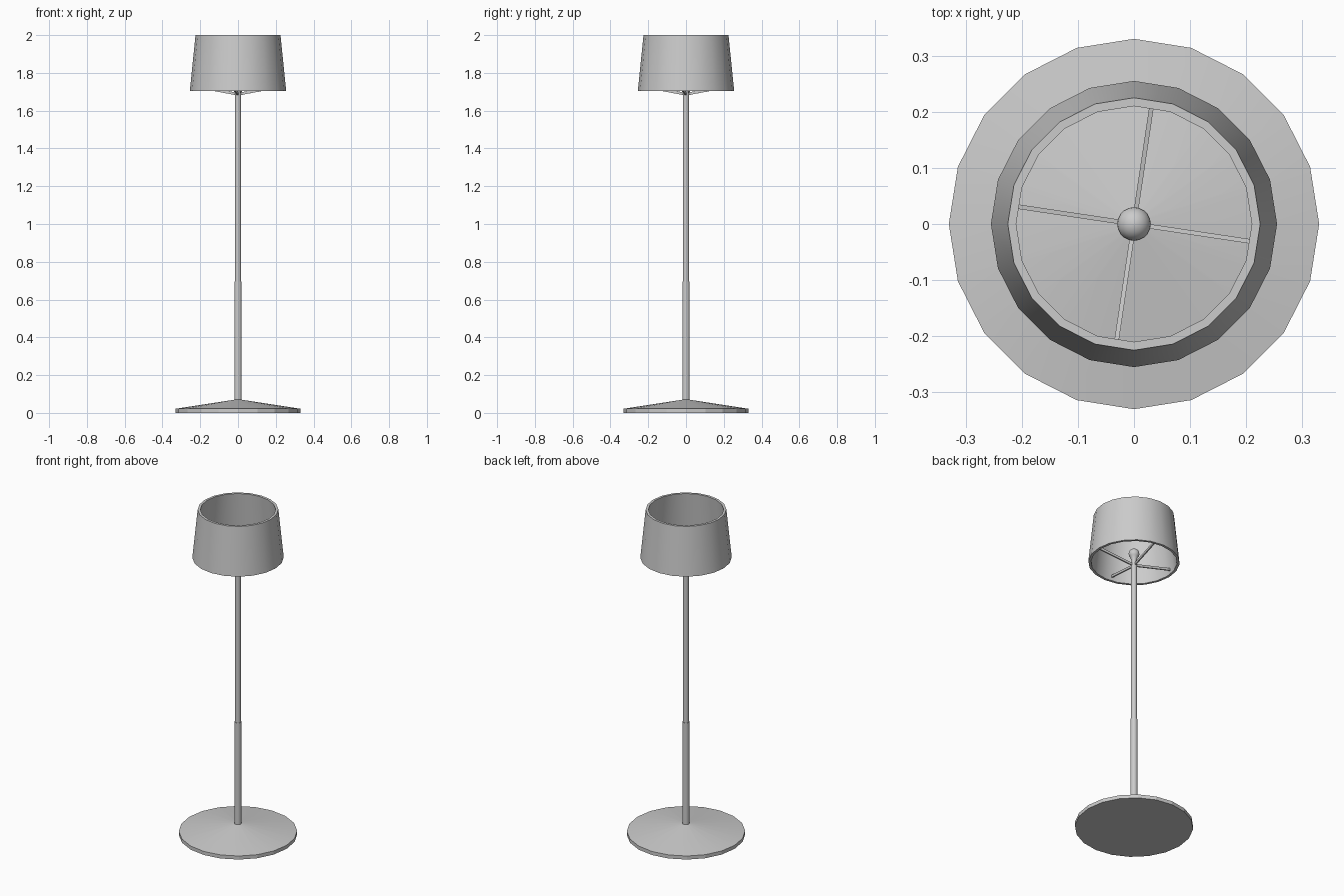
import bpy, math
from mathutils import Matrix

if "Cube" in bpy.data.objects:
    bpy.data.objects.remove(bpy.data.objects["Cube"])


def finish(name, verts, faces, angle=30):
    mesh = bpy.data.meshes.new(name)
    mesh.from_pydata(verts, [], faces)
    obj = bpy.data.objects.new(name, mesh)
    bpy.context.collection.objects.link(obj)
    bpy.ops.object.select_all(action='DESELECT')
    obj.select_set(True)
    bpy.context.view_layer.objects.active = obj
    bpy.ops.object.shade_smooth_by_angle(angle=math.radians(angle))
    return obj


def lathe(name, profile, sides=20, closed=False, angle=30):
    """Revolve (radius, z) points, listed bottom to top on the outside."""
    n = len(profile)
    verts = [(r * math.cos(2 * math.pi * s / sides), r * math.sin(2 * math.pi * s / sides), z)
             for r, z in profile for s in range(sides)]
    faces = []
    for i in range(n if closed else n - 1):
        a, b = i * sides, (i + 1) % n * sides
        for s in range(sides):
            t = (s + 1) % sides
            faces.append((a + s, a + t, b + t, b + s))
    if not closed:
        faces.append(tuple(reversed(range(sides))))
        faces.append(tuple(range((n - 1) * sides, n * sides)))
    return finish(name, verts, faces, angle)


# Weighted base with a shallow cone top
lathe("base", [(0.33, 0), (0.33, 0.022), (0.018, 0.07)], angle=8)

# Two-stage pole
lathe("lower_pole", [(0.0195, 0.06), (0.0195, 0.695)])
lathe("upper_pole", [(0.0165, 0.69), (0.0165, 1.695)])

# Light bulb: narrow neck swelling into a ball
ball = [(0.03 * math.cos(math.radians(a)), 1.76 + 0.03 * math.sin(math.radians(a)))
        for a in range(-45, 90, 15)]
lathe("bulb", [(0.012, 1.685), (0.013, 1.715)] + ball + [(0.001, 1.79)], angle=50)

# Open tapered shade with wall thickness
lathe("shade", [(0.255, 1.705), (0.225, 2.0), (0.21, 2.0), (0.24, 1.705)], closed=True)

# Four slanted spokes holding the shade
length, w, h = 0.236, 0.004, 0.007
for k in range(4):
    turn = Matrix.Rotation(math.radians(90 * k - 8.5), 4, 'Z')
    verts = [tuple(turn @ Matrix.Translation((x, y, z + dz)).translation)
             for x, z in ((0, 1.687), (length, 1.731))
             for y, dz in ((-w, -h), (w, -h), (w, h), (-w, h))]
    finish(f"spoke_{k + 1}", verts,
           [(3, 2, 1, 0), (4, 5, 6, 7), (0, 1, 5, 4), (1, 2, 6, 5), (2, 3, 7, 6), (3, 0, 4, 7)])
